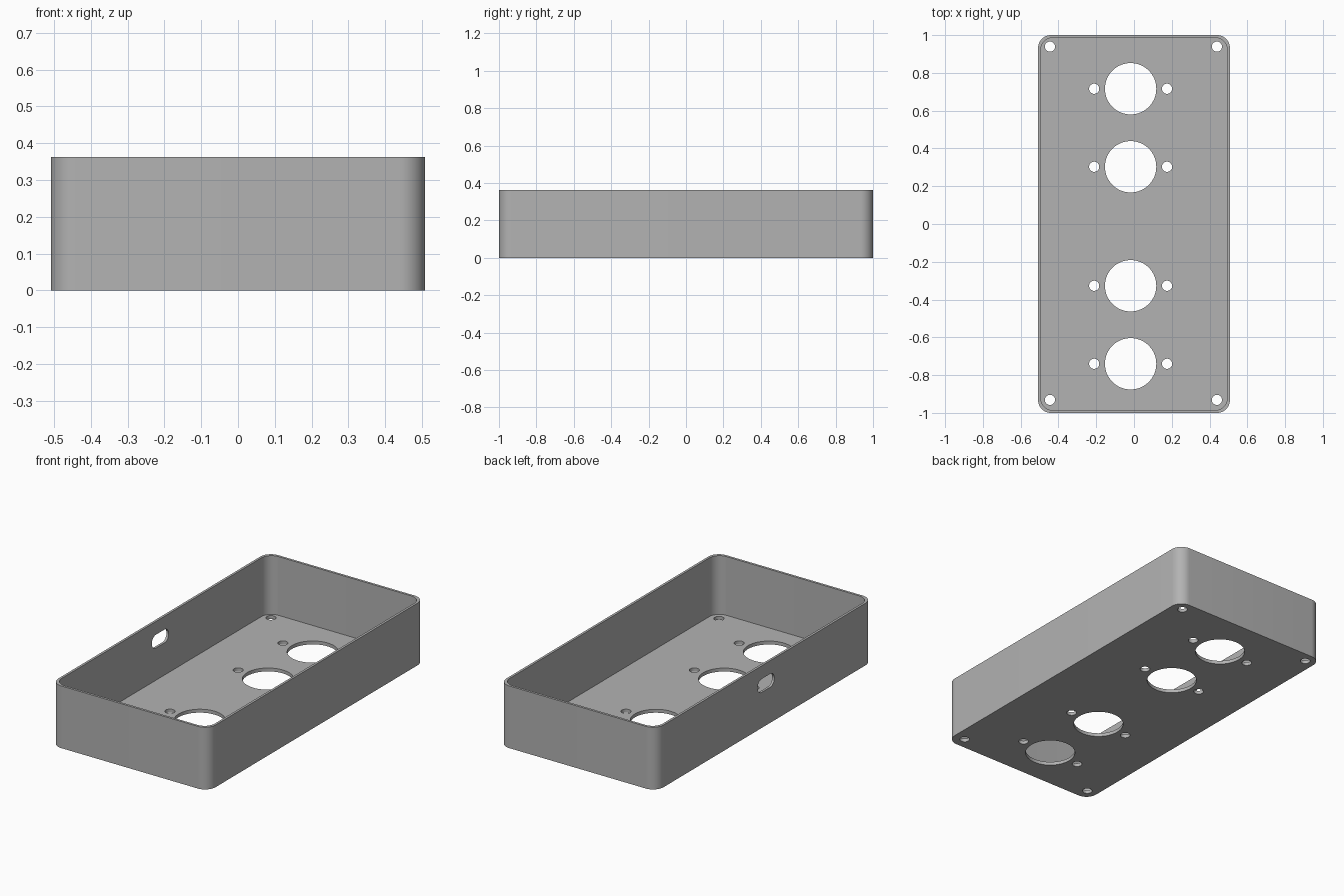
import bpy, bmesh, math
from mathutils import Matrix

if "Cube" in bpy.data.objects:
    bpy.data.objects.remove(bpy.data.objects["Cube"], do_unlink=True)

WIDTH, LENGTH, HEIGHT = 1.016, 2.0, 0.363
WALL, FLOOR = 0.014, 0.02
CENTRE_X, CENTRE_Y = -0.018, -0.012

grey = bpy.data.materials.new("plain grey")
grey.use_nodes = True
colour = (0.45, 0.45, 0.45, 1)
grey.diffuse_color = colour
grey.node_tree.nodes["Principled BSDF"].inputs["Base Color"].default_value = colour


def rounded_outline(w, l, r, steps=12):
    """Counter-clockwise rounded rectangle."""
    points = []
    for i, (sx, sy) in enumerate([(1, 1), (-1, 1), (-1, -1), (1, -1)]):
        for k in range(steps + 1):
            a = (i + k / steps) * math.pi / 2
            points.append((sx * (w / 2 - r) + r * math.cos(a),
                           sy * (l / 2 - r) + r * math.sin(a)))
    return points


def add_prism(bm, outline, bottom, top, matrix=Matrix()):
    """Extrude an outline upwards into a closed solid."""
    verts = [bm.verts.new((x, y, bottom)) for x, y in outline]
    face = bm.faces.new(verts)
    result = bmesh.ops.extrude_face_region(bm, geom=[face], use_keep_orig=True)
    raised = [v for v in result["geom"] if isinstance(v, bmesh.types.BMVert)]
    bmesh.ops.translate(bm, verts=raised, vec=(0, 0, top - bottom))
    bmesh.ops.transform(bm, matrix=matrix, verts=verts + raised)


def add_hole(bm, x, y, r, steps=64):
    circle = [(x + r * math.cos(2 * math.pi * i / steps),
               y + r * math.sin(2 * math.pi * i / steps)) for i in range(steps)]
    add_prism(bm, circle, -0.1, 0.1)


def make_object(name, bm):
    bmesh.ops.remove_doubles(bm, verts=bm.verts, dist=1e-5)
    bmesh.ops.recalc_face_normals(bm, faces=bm.faces)
    mesh = bpy.data.meshes.new(name)
    bm.to_mesh(mesh)
    bm.free()
    mesh.materials.append(grey)
    obj = bpy.data.objects.new(name, mesh)
    bpy.context.collection.objects.link(obj)
    return obj


# Outer block of the tray
bm = bmesh.new()
add_prism(bm, rounded_outline(WIDTH, LENGTH, 0.068), 0, HEIGHT)
tray = make_object("enclosure_tray", bm)

# Cavity that leaves thin walls and a floor
bm = bmesh.new()
add_prism(bm, rounded_outline(WIDTH - 2 * WALL, LENGTH - 2 * WALL, 0.065), FLOOR, HEIGHT + 0.1)
cavity = make_object("cavity_cutter", bm)

# Four large openings, each with a pair of screw holes, plus corner holes
bm = bmesh.new()
for y in (0.716, 0.303, -0.327, -0.74):
    add_hole(bm, CENTRE_X, y, 0.136)
    for side in (-1, 1):
        add_hole(bm, CENTRE_X + side * 0.193, y, 0.027, 32)
for sx in (-1, 1):
    for sy in (-1, 1):
        add_hole(bm, -0.003 + sx * 0.442, 0.004 + sy * 0.935, 0.027, 32)

# Rounded cable slot through the right wall
slot_frame = Matrix.Translation((-WIDTH / 2, CENTRE_Y, 0.247)) @ Matrix.Rotation(math.pi / 2, 4, "Y")
add_prism(bm, rounded_outline(0.078, 0.155, 0.0385), -0.05, 0.05, slot_frame)
holes = make_object("hole_cutter", bm)

# Cut everything and keep only the finished tray
bpy.ops.object.select_all(action="DESELECT")
tray.select_set(True)
bpy.context.view_layer.objects.active = tray
for cutter in (cavity, holes):
    cutter.hide_render = True
    cut = tray.modifiers.new("cut", "BOOLEAN")
    cut.operation = "DIFFERENCE"
    cut.solver = "EXACT"
    cut.object = cutter
    bpy.ops.object.modifier_apply(modifier=cut.name)
    bpy.data.objects.remove(cutter, do_unlink=True)

bpy.ops.object.shade_smooth_by_angle(angle=math.radians(30))
